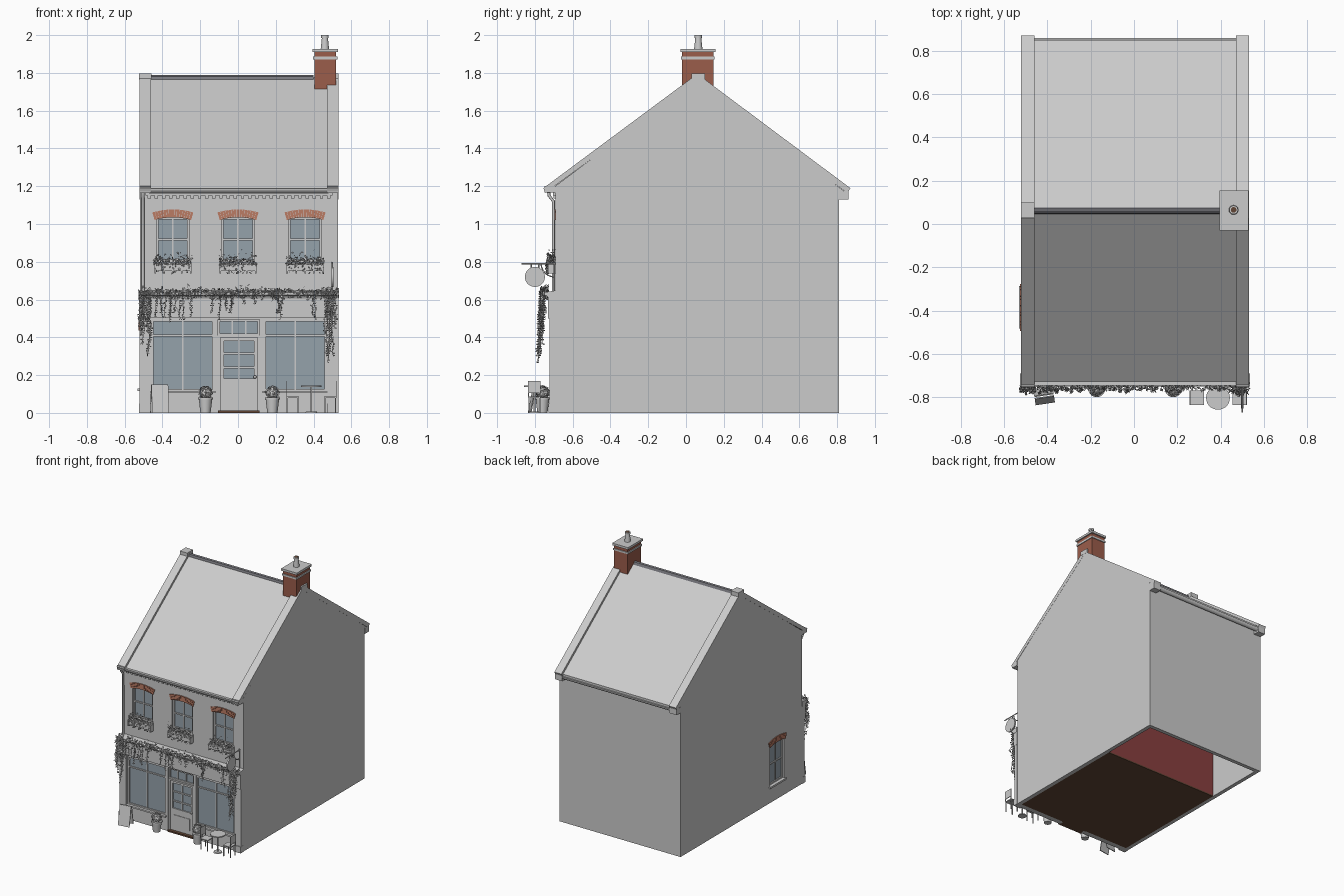
import bpy, bmesh, math, random
from mathutils import Matrix, Vector

if "Cube" in bpy.data.objects:
    bpy.data.objects.remove(bpy.data.objects["Cube"])
random.seed(4)
I4 = Matrix.Identity(4)
uni = random.uniform

def mat(name, c):
    m = bpy.data.materials.new(name)
    m.diffuse_color = (*c, 1)
    m.use_nodes = True
    m.node_tree.nodes["Principled BSDF"].inputs["Base Color"].default_value = m.diffuse_color
    return m
BRICK = mat("brick", (0.50, 0.20, 0.13))
STACK = mat("stack_brick", (0.33, 0.11, 0.07))
GLASS = mat("glass", (0.30, 0.36, 0.41))
WOOD = mat("dark_wood", (0.12, 0.06, 0.035))
RED = mat("room_red", (0.25, 0.05, 0.05))
SLATE = mat("ridge_slate", (0.2, 0.2, 0.22))

def finish(name, bm, m=None, M=I4, smooth=False):
    me = bpy.data.meshes.new(name)
    bm.transform(M)
    bm.to_mesh(me)
    bm.free()
    ob = bpy.data.objects.new(name, me)
    bpy.context.collection.objects.link(ob)
    if m:
        me.materials.append(m)
    bpy.ops.object.select_all(action='DESELECT')
    bpy.context.view_layer.objects.active = ob
    ob.select_set(True)
    if smooth:
        bpy.ops.object.shade_smooth_by_angle(angle=math.radians(40))
    return ob

def add_prism(bm, pts, axis, lo, hi):
    def co(p, a):
        return {'x': (a, *p), 'y': (p[0], a, p[1]), 'z': (*p, a)}[axis]
    a = [bm.verts.new(co(p, lo)) for p in pts]
    b = [bm.verts.new(co(p, hi)) for p in pts]
    n = len(pts)
    fs = [bm.faces.new(a), bm.faces.new(b[::-1])]
    fs += [bm.faces.new((a[i], b[i], b[(i+1) % n], a[(i+1) % n])) for i in range(n)]
    bmesh.ops.recalc_face_normals(bm, faces=fs)

def prism(name, pts, axis, lo, hi, m=None, M=I4):
    bm = bmesh.new()
    add_prism(bm, pts, axis, lo, hi)
    return finish(name, bm, m, M)

def boxes(name, specs, m=None, M=I4):
    """Each spec: x0, x1, y0, y1, z0, z1"""
    bm = bmesh.new()
    for x0, x1, y0, y1, z0, z1 in specs:
        add_prism(bm, [(x0, y0), (x1, y0), (x1, y1), (x0, y1)], 'z', z0, z1)
    return finish(name, bm, m, M)

def lathe(name, parts, m=None, M=I4, seg=20):
    """Each part: bottom radius, top radius, z0, z1"""
    bm = bmesh.new()
    for r1, r2, z0, z1 in parts:
        bmesh.ops.create_cone(bm, cap_ends=True, segments=seg, radius1=r1, radius2=r2,
                              depth=z1-z0, matrix=Matrix.Translation((0, 0, (z0+z1)/2)))
    return finish(name, bm, m, M, True)

def tubes(name, paths, r, res=1):
    cu = bpy.data.curves.new(name, 'CURVE')
    cu.dimensions, cu.bevel_depth, cu.bevel_resolution = '3D', r, res
    for p in paths:
        s = cu.splines.new('POLY')
        s.points.add(len(p)-1)
        for q, c in zip(s.points, p):
            q.co = (*c, 1)
    ob = bpy.data.objects.new(name, cu)
    bpy.context.collection.objects.link(ob)

def cut(wall, shapes, axis, lo, hi):
    bm = bmesh.new()
    for s in shapes:
        add_prism(bm, s, axis, lo, hi)
    c = finish("opening_cutter", bm)
    c.hide_render = True
    mod = wall.modifiers.new("openings", 'BOOLEAN')
    mod.operation, mod.object, mod.solver = 'DIFFERENCE', c, 'EXACT'
    bpy.context.view_layer.objects.active = wall
    bpy.ops.object.modifier_apply(modifier=mod.name)
    bpy.data.objects.remove(c)

def rect(x0, x1, z0, z1):
    return [(x0, z0), (x1, z0), (x1, z1), (x0, z1)]

def frame(name, x0, x1, z0, z1, y, t, vb=(), hb=(), M=I4):
    d = y+0.015
    s = [(x0, x0+t, y, d, z0, z1), (x1-t, x1, y, d, z0, z1),
         (x0+t, x1-t, y, d, z0, z0+t), (x0+t, x1-t, y, d, z1-t, z1)]
    s += [(v-.004, v+.004, y+.002, d, z0+t, z1-t) for v in vb]
    s += [(x0+t, x1-t, y+.001, d, h-.005, h+.005) for h in hb]
    boxes(name+"_frame", s, None, M)
    boxes(name+"_glass", [(x0+t/2, x1-t/2, y+.009, y+.012, z0+t/2, z1-t/2)], GLASS, M)

R, HW = 0.34, 0.087          # arch radius and half opening width
def arc(cx, top, r, a):
    return (cx+r*math.sin(a), top-R+r*math.cos(a))
def opening(cx, z0, top):
    a = math.asin(HW/R)
    return [(cx-HW, z0), (cx+HW, z0)] + [arc(cx, top, R, a*(1-i/4)) for i in range(9)]

def sash(name, cx, z0, top, M):
    # recessed sash, stone sill and segmental brick arch
    frame(name, cx-HW, cx+HW, z0, top, 0.013, 0.011, (cx,), ((z0+top)/2,), M)
    boxes(name+"_sill", [(cx-.098, cx+.098, -.012, .02, z0-.014, z0)], None, M)
    bm = bmesh.new()
    n, A = 15, 0.29
    for i in range(n):
        a, b = -A+2*A*i/n+.002, -A+2*A*(i+1)/n-.002
        add_prism(bm, [arc(cx, top, R, a), arc(cx, top, R, b),
                       arc(cx, top, R+.042, b), arc(cx, top, R+.042, a)], 'y', -.007, .02)
    finish(name+"_brick_arch", bm, BRICK, M)

def leaf(bm, p, s):
    u = Vector((uni(-1, 1), uni(-1, 1), uni(-1, 1))).normalized()
    v = u.orthogonal().normalized()*s*.6
    p = Vector(p)
    bm.faces.new([bm.verts.new(q) for q in (p-u*s, p+v, p+u*s, p-v)])

# Gable walls, copings, ridge blocks
gable = [(-.72, 0), (.81, 0), (.81, 1.165), (.845, 1.168), (.06, 1.765), (-.735, 1.168),
         (-.69, 1.165), (-.69, .63), (-.72, .63)]
coping = [(-.755, 1.19), (.06, 1.795), (.87, 1.19), (.855, 1.162), (.06, 1.755), (-.745, 1.165)]
left = prism("left_gable_wall", gable, 'x', -.52, -.49)
prism("right_gable_wall", gable, 'x', .5, .53)
for nm, a, b in (("left", -.522, -.46), ("right", .47, .531)):
    prism(nm+"_coping", coping, 'x', a, b)
    boxes(nm+"_ridge_block", [(a-.001, b+.001, .028, .1, 1.765, 1.797)])
    boxes(nm+"_kneelers", [(a, b, -.748, -.69, 1.166, 1.2), (a, b, .81, .86, 1.13, 1.175)])
# Roof, ridge tile, gutters
prism("roof", [(-.735, 1.182), (.06, 1.775), (.85, 1.182), (.85, 1.162), (.06, 1.75), (-.735, 1.162)],
      'x', -.47, .48)
prism("ridge_tile", [(.045, 1.762), (.05, 1.782), (.06, 1.788), (.07, 1.782), (.077, 1.762)],
      'x', -.462, .4, SLATE)
for nm, yc, zt in (("front_gutter", -.727, 1.188), ("back_gutter", .84, 1.165)):
    prism(nm, [(yc+.02*math.cos(math.pi*i/8), zt-.024*math.sin(math.pi*i/8)) for i in range(9)],
          'x', -.46, .47)
tubes("downpipe", [[(-.503, -.727, 1.17), (-.503, -.725, 1.15), (-.503, -.702, 1.12), (-.503, -.702, .64)]], .008, 2)
# Chimney
boxes("chimney_stack", [(.404, .52, -.02, .145, 1.68, 1.91)], STACK)
boxes("chimney_bands", [(.398, .526, -.026, .151, 1.872, 1.886), (.394, .53, -.03, .155, 1.91, 1.927)])
lathe("chimney_pot", [(.022, .016, 1.927, 1.985), (.02, .02, 1.985, 2.0)], None, Matrix.Translation((.46, .065, 0)))
lathe("chimney_pot_hole", [(.013, .013, 1.995, 2.0005)], WOOD, Matrix.Translation((.46, .065, 0)))

# Walls with openings
WX = (-.345, 0, .355)
boxes("back_wall", [(-.49, .5, .78, .81, 0, 1.17)])
upper = boxes("upper_front_wall", [(-.49, .5, -.69, -.65, .62, 1.175)])
cut(upper, [opening(x, .8, 1.035) for x in WX], 'y', -.8, -.6)
cut(left, [[(-.385-x, z) for x, z in opening(0, .13, .45)]], 'x', -.6, -.4)
shop = boxes("shopfront_wall", [(-.49, .5, -.715, -.675, 0, .62)])
cut(shop, [rect(-.46, -.125, .115, .495), rect(.135, .47, .115, .495), rect(-.105, .115, -.1, .495)],
    'y', -.8, -.6)
boxes("cornice_band", [(-.49, .5, -.705, -.68, 1.152, 1.175)])
boxes("dentils", [(x-.009, x+.009, -.702, -.68, 1.134, 1.152) for x in [-.47+.038*i for i in range(26)]])
boxes("shop_room_floor", [(-.49, .5, -.675, .31, 0, .01)], WOOD)
boxes("shop_room_back_wall", [(-.49, .5, .3, .31, .01, .6)], RED)
boxes("shop_room_ceiling", [(-.49, .5, -.675, .31, .6, .615)])

# Sash windows
for nm, x in zip(("left", "middle", "right"), WX):
    sash(nm+"_sash", x, .8, 1.035, Matrix.Translation((0, -.69, 0)))
    boxes(nm+"_flower_box", [(x-.098, x+.098, -.728, -.692, .75, .785)] +
          [(x+d-.004, x+d+.004, -.731, -.69, .738, .79) for d in (-.094, -.047, 0, .047, .094)])
    bm = bmesh.new()
    for i in range(190):
        leaf(bm, (x+uni(-.1, .1), uni(-.735, -.695), .785+abs(random.gauss(0, .024))), uni(.005, .011))
    for i in range(45):
        leaf(bm, (x+uni(-.1, .1), uni(-.742, -.73), uni(.738, .79)), uni(.005, .009))
    finish(nm+"_flowers", bm)
sash("side_sash", 0, .13, .45, Matrix.Translation((-.52, -.385, 0)) @ Matrix.Rotation(-math.pi/2, 4, 'Z'))

# Shopfront
boxes("pilasters", [(-.521, -.465, -.722, -.69, 0, .61), (.475, .531, -.722, -.69, 0, .61),
                    (-.523, -.462, -.728, -.69, 0, .05), (.472, .533, -.728, -.69, 0, .05),
                    (-.523, -.462, -.73, -.69, .5, .615), (.472, .533, -.73, -.69, .5, .615)])
boxes("fascia", [(-.462, .472, -.724, -.7, .505, .605)])
prism("shop_cornice", [(-.69, .605), (-.728, .605), (-.735, .618), (-.75, .625), (-.75, .638), (-.69, .648)],
      'x', -.527, .535)
frame("left_shop_window", -.46, -.125, .115, .495, -.708, .012, (-.292,), (.41,))
frame("right_shop_window", .135, .47, .115, .495, -.708, .012, (.302,), (.41,))
boxes("shop_window_sills", [(-.465, -.12, -.728, -.7, .105, .117), (.13, .475, -.728, -.7, .105, .117)])
frame("transom_light", -.105, .115, .41, .495, -.705, .011, (-.03, .04))
boxes("door_jambs", [(-.105, -.093, -.71, -.68, 0, .41), (.103, .115, -.71, -.68, 0, .41),
                     (-.093, .103, -.71, -.68, .398, .41)])
boxes("door_lower_panel", [(-.093, .103, -.7, -.685, .012, .165), (-.065, .075, -.704, -.69, .045, .135)])
frame("door", -.093, .103, .165, .398, -.7, .018, (.005,), (.24, .315))
boxes("door_step", [(-.105, .115, -.725, -.675, 0, .012)], WOOD)
bm = bmesh.new()
bmesh.ops.create_uvsphere(bm, u_segments=12, v_segments=8, radius=.008)
finish("door_knob", bm, None, Matrix.Translation((.09, -.709, .19)), True)

# Climbing vine along the cornice, long at both ends
bm, stems = bmesh.new(), []
for i in range(750):
    leaf(bm, (uni(-.525, .53), uni(-.768, -.73), random.gauss(.637, .013)), uni(.006, .012))
starts = [(uni(-.46, .47), uni(.04, .17)) for i in range(30)]
starts += [(uni(-.53, -.44), uni(.12, .38)) for i in range(14)] + [(uni(.46, .525), uni(.12, .42)) for i in range(14)]
for x, L in starts:
    p, path = Vector((x, uni(-.77, -.755), .64)), []
    for k in range(int(L/.012)):
        path.append(p.copy())
        for j in range(2):
            leaf(bm, p+Vector((uni(-.008, .008), uni(-.008, .008), 0)), uni(.005, .009))
        p += Vector((uni(-.004, .004), uni(-.003, .002), -.012))
    stems.append(path)
finish("vine_leaves", bm)
tubes("vine_stems", stems, .0015, 0)

# Hanging round sign on a bracket
tubes("sign_bracket", [[(.5, -.69, .79), (.5, -.87, .79)], [(.5, -.697, .64), (.5, -.697, .8)],
      [(.5, -.78, .79), (.5, -.78, .76)], [(.5, -.82, .79), (.5, -.82, .76)],
      [(.5, -.697-.07*math.sin(t*math.pi/12), .72+.07*(1-math.cos(t*math.pi/12))) for t in range(7)]], .004)
lathe("round_sign", [(.053, .053, -.006, .006)], None,
      Matrix.Translation((.5, -.8, .72)) @ Matrix.Rotation(math.pi/2, 4, 'Y'), 32)

# Potted shrubs
for nm, x in (("left", -.172), ("right", .182)):
    T = Matrix.Translation((x, -.76, 0))
    lathe(nm+"_pot", [(.027, .036, 0, .075), (.04, .04, .07, .082)], None, T)
    bm = bmesh.new()
    bmesh.ops.create_icosphere(bm, subdivisions=2, radius=.032, matrix=Matrix.Translation((0, 0, .105)))
    for i in range(260):
        d = Vector((random.gauss(0, 1), random.gauss(0, 1), random.gauss(0, 1))).normalized()
        leaf(bm, Vector((0, 0, .107))+d*uni(.028, .037), uni(.005, .009))
    finish(nm+"_shrub", bm, None, T)

# Cafe table, two chairs and the leaning board
lathe("cafe_table", [(.055, .055, .138, .146), (.005, .005, .008, .138), (.032, .028, 0, .008)], None,
      Matrix.Translation((.388, -.803, 0)), 28)
for nm, x, s in (("left", .29, -1), ("right", .488, 1)):
    b = sorted((s*.03, s*.034))
    legs = [(a-.003, a+.003, c-.003, c+.003, 0, .08) for a in (-.029, .029) for c in (-.029, .029)]
    boxes(nm+"_chair", legs + [(-.033, .033, -.033, .033, .08, .087), (*b, -.034, .034, .105, .168)] +
          [(*b, c-.003, c+.003, .085, .107) for c in (-.03, .03)], None, Matrix.Translation((x, -.803, 0)))
bm = bmesh.new()
for s in (-1, 1):
    add_prism(bm, [(s*.03, 0), (s*.002, .148), (s*.007, .15), (s*.036, 0)], 'x', -.045, .045)
finish("leaning_board", bm, None, Matrix.Translation((-.415, -.795, 0)) @ Matrix.Rotation(.15, 4, 'Z'))
